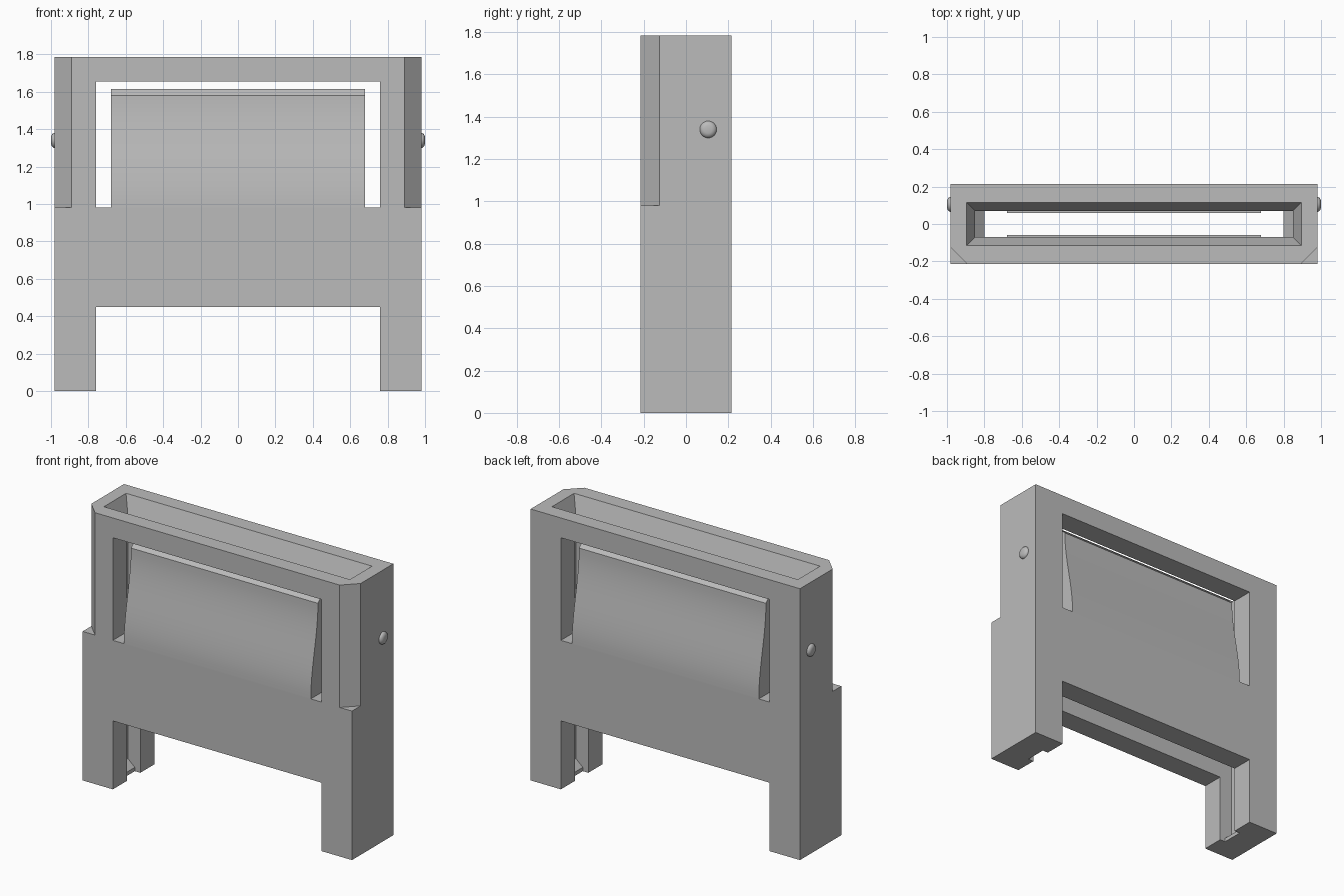
import bpy, bmesh, math
from mathutils import Matrix, Vector

if "Cube" in bpy.data.objects:
    bpy.data.objects.remove(bpy.data.objects["Cube"], do_unlink=True)

grey = bpy.data.materials.new("plain_grey")
grey.use_nodes = True
grey.diffuse_color = (0.5, 0.5, 0.5, 1)
grey.node_tree.nodes["Principled BSDF"].inputs["Base Color"].default_value = (0.5, 0.5, 0.5, 1)

TOP, HALF_X, HALF_Y = 1.785, 0.98, 0.215
SLOT_X, SLOT_Y = 0.85, 0.07
GAP_X, SILL = 0.76, 0.98


def finish(name, bm):
    bmesh.ops.recalc_face_normals(bm, faces=bm.faces)
    mesh = bpy.data.meshes.new(name)
    bm.to_mesh(mesh)
    bm.free()
    mesh.materials.append(grey)
    obj = bpy.data.objects.new(name, mesh)
    bpy.context.collection.objects.link(obj)
    return obj


def prism(name, points, lo, hi):
    """Extrude a closed outline of 3D points (two axes set) from lo to hi."""
    bm = bmesh.new()
    lo, hi = Vector(lo), Vector(hi)
    face = bm.faces.new([bm.verts.new(Vector(p) + lo) for p in points])
    new = bmesh.ops.extrude_face_region(bm, geom=[face])["geom"]
    moved = [g for g in new if isinstance(g, bmesh.types.BMVert)]
    bmesh.ops.translate(bm, verts=moved, vec=hi - lo)
    return finish(name, bm)


def box(name, hx, hy, z0, z1, grow=0.0):
    """Centred block; grow widens its top, making a funnel."""
    bm = bmesh.new()
    bmesh.ops.create_cube(bm, size=2)
    for v in bm.verts:
        extra = grow if v.co.z > 0 else 0
        v.co = (v.co.x * (hx + extra), v.co.y * (hy + extra), z1 if v.co.z > 0 else z0)
    return finish(name, bm)


def cut(target, cutter):
    mod = target.modifiers.new("cut", 'BOOLEAN')
    mod.operation, mod.solver, mod.object = 'DIFFERENCE', 'EXACT', cutter
    bpy.context.view_layer.objects.active = target
    bpy.ops.object.modifier_apply(modifier=mod.name)
    bpy.data.objects.remove(cutter, do_unlink=True)


def smooth(obj, degrees):
    bpy.ops.object.select_all(action='DESELECT')
    obj.select_set(True)
    bpy.context.view_layer.objects.active = obj
    bpy.ops.object.shade_smooth_by_angle(angle=math.radians(degrees))


# Frame: block with through slot, funnel mouth, window and leg gap
frame = box("frame", HALF_X, HALF_Y, 0, TOP)
cut(frame, box("slot_cutter", SLOT_X, SLOT_Y, -0.2, 2))
cut(frame, box("funnel_cutter", SLOT_X, SLOT_Y, TOP - 0.12, TOP + 0.12, 0.09))
cut(frame, box("window_cutter", GAP_X, 0.5, SILL, 1.655))
cut(frame, box("leg_gap_cutter", GAP_X, 0.5, -0.2, 0.45))

for side, s in (("left", 1), ("right", -1)):
    # Chamfered upper front corner
    corner = [(s * 1.08, -0.025, 0), (s * 0.79, -0.315, 0), (s * 1.08, -0.315, 0)]
    cut(frame, prism("corner_cutter", corner, (0, 0, SILL), (0, 0, 2)))

    # Sloped stop at the foot of the slot
    stop = [(s * SLOT_X, 0, 0), (s * 0.80, 0, 0), (s * 0.80, 0, 0.025), (s * SLOT_X, 0, 0.07)]
    prism(side + "_slot_stop", stop, (0, -SLOT_Y, 0), (0, SLOT_Y, 0))

    # Rounded side pin, lathed around x
    bm = bmesh.new()
    profile = [(0.97, 0.04), (0.984, 0.04), (0.991, 0.036), (0.997, 0.028), (1.0, 0.018), (1.0, 0)]
    verts = [bm.verts.new((s * x, r, 0)) for x, r in profile]
    edges = [bm.edges.new(pair) for pair in zip(verts, verts[1:])]
    bmesh.ops.spin(bm, geom=verts + edges, cent=(0, 0, 0), axis=(1, 0, 0),
                   angle=math.tau, steps=32)
    bmesh.ops.remove_doubles(bm, verts=bm.verts, dist=0.0001)
    bmesh.ops.translate(bm, verts=bm.verts, vec=(0, 0.105, 1.34))
    smooth(finish(side + "_pin", bm), 40)

# Curved spring tabs standing in the windows
for side, s in (("front", -1), ("back", 1)):
    steps = 16
    outer, inner = [], []
    for i in range(steps + 1):
        t = i / steps
        ease = t * t * (3 - 2 * t)
        z = SILL + 0.6 * t
        outer.append((0, s * (HALF_Y - 0.075 * ease), z))
        inner.append((0, s * (SLOT_Y - 0.01 * ease), z))
    lip = [(0, s * 0.105, 1.615), (0, s * 0.06, 1.615)]
    tab = prism(side + "_spring_tab", outer + lip + inner[::-1], (-0.68, 0, 0), (0.68, 0, 0))
    smooth(tab, 25)
